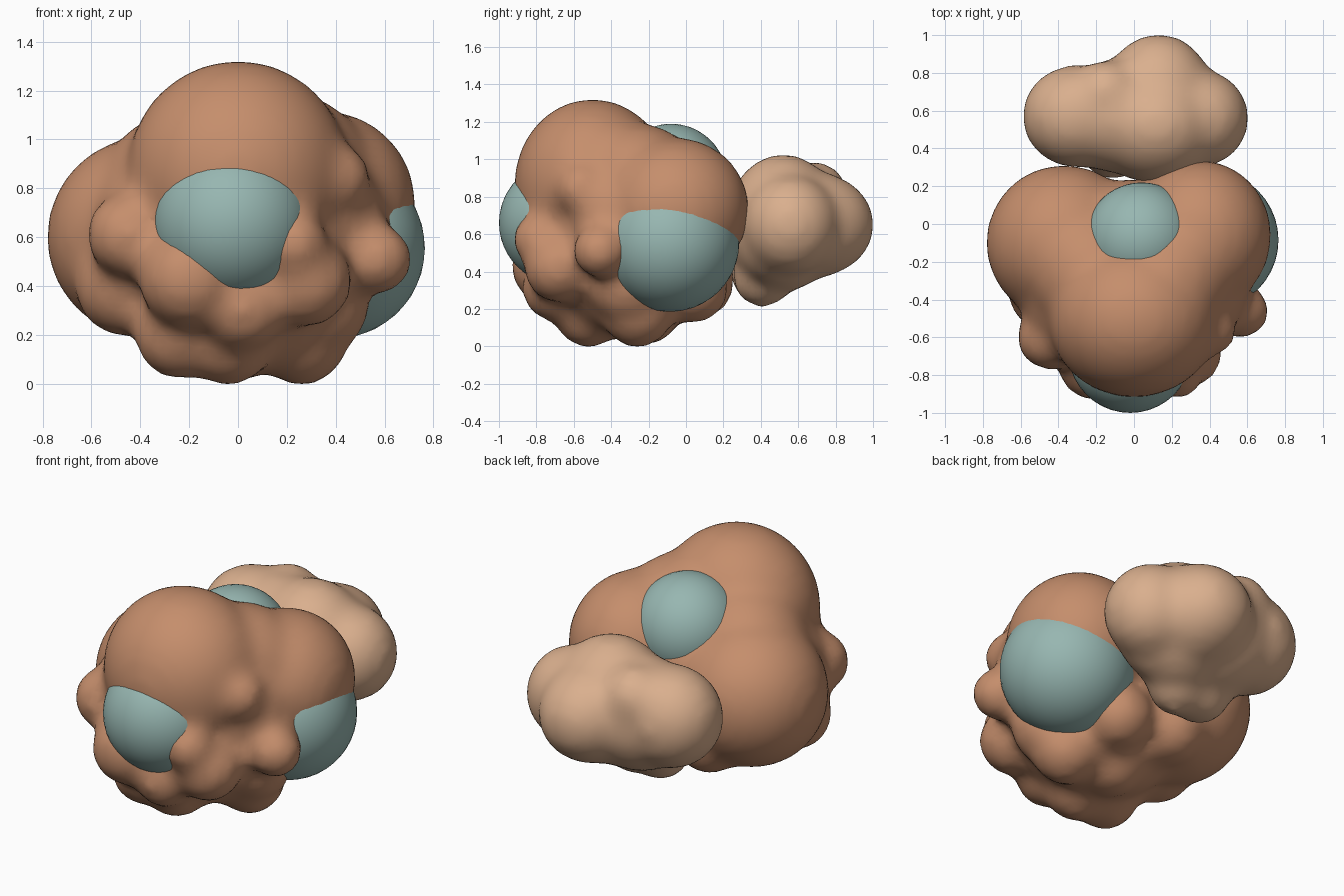
import bpy, bmesh
from mathutils import Matrix


def material(name, rgb):
    m = bpy.data.materials.new(name)
    m.diffuse_color = (*rgb, 1)
    return m


def blob(name, lobes, mat, voxel=0.035, smooth=16):
    """Fuse rounded lobes (x, y, z, rx, ry, rz) into one soft lump."""
    bm = bmesh.new()
    for x, y, z, rx, ry, rz in lobes:
        bmesh.ops.create_icosphere(
            bm, subdivisions=4, radius=1,
            matrix=Matrix.Translation((x, y, z)) @ Matrix.Diagonal((rx, ry, rz, 1)))
    me = bpy.data.meshes.new(name)
    bm.to_mesh(me)
    bm.free()
    ob = bpy.data.objects.new(name, me)
    bpy.context.collection.objects.link(ob)
    me.materials.append(mat)
    if voxel:
        r = ob.modifiers.new("fuse", "REMESH")
        r.mode = "VOXEL"
        r.voxel_size = voxel
        r.use_smooth_shade = True
        s = ob.modifiers.new("soften", "SMOOTH")
        s.factor = 0.5
        s.iterations = smooth
    for p in me.polygons:
        p.use_smooth = True
    return ob


def ball(x, y, z, r):
    return (x, y, z, r, r, r)


brown = material("brown", (0.56, 0.27, 0.15))
tan = material("tan", (0.70, 0.43, 0.27))
teal = material("teal", (0.31, 0.47, 0.44))

# Main lump: three big lobes, fillers between them, small knobs round front and base
body = [
    (0.0, -0.50, 0.865, 0.455, 0.42, 0.46),
    (-0.37, -0.10, 0.60, 0.415, 0.415, 0.415),
    (0.35, -0.06, 0.73, 0.38, 0.40, 0.39),
    (0.0, -0.36, 0.56, 0.50, 0.48, 0.46),
    (0.0, -0.30, 0.40, 0.44, 0.42, 0.36),
    ball(0.20, -0.26, 0.85, 0.345),
    ball(-0.22, -0.26, 0.77, 0.35),
    ball(0.30, -0.35, 0.70, 0.30),
    ball(-0.32, -0.38, 0.66, 0.28),
    (0.0, -0.06, 0.66, 0.34, 0.30, 0.36),
    ball(-0.45, -0.60, 0.61, 0.175),
    ball(0.57, -0.46, 0.51, 0.148),
    ball(0.40, -0.56, 0.84, 0.145),
    ball(-0.20, -0.73, 0.43, 0.21),
    ball(0.23, -0.79, 0.57, 0.14),
    ball(0.28, -0.68, 0.42, 0.19),
    ball(0.02, -0.70, 0.31, 0.18),
    ball(-0.46, -0.36, 0.40, 0.21),
    ball(0.34, -0.32, 0.32, 0.20),
    ball(-0.24, -0.53, 0.20, 0.185),
    ball(-0.04, -0.52, 0.18, 0.19),
    ball(0.26, -0.26, 0.185, 0.195),
    ball(-0.02, -0.22, 0.19, 0.19),
    ball(0.14, 0.04, 0.31, 0.19),
    ball(-0.20, 0.06, 0.34, 0.20),
]
blob("main_lump", body, brown)

# Second, paler lump behind
rear = [
    (0.13, 0.66, 0.65, 0.30, 0.35, 0.29),
    (0.12, 0.52, 0.66, 0.34, 0.31, 0.37),
    (-0.30, 0.57, 0.69, 0.295, 0.275, 0.29),
    (0.35, 0.56, 0.65, 0.26, 0.26, 0.27),
    (-0.08, 0.57, 0.66, 0.36, 0.30, 0.33),
    (0.18, 0.48, 0.58, 0.30, 0.22, 0.26),
    ball(-0.12, 0.41, 0.39, 0.175),
    ball(0.04, 0.41, 0.37, 0.165),
    ball(-0.15, 0.69, 0.81, 0.18),
]
blob("rear_lump", rear, tan)

# Teal cores breaking through the surface
blob("front_patch", [ball(-0.02, -0.67, 0.66, 0.33)], teal, None)
blob("side_patch", [ball(0.395, -0.085, 0.555, 0.37)], teal, None)
blob("top_patch", [ball(0.04, -0.08, 0.89, 0.30)], teal, None)
